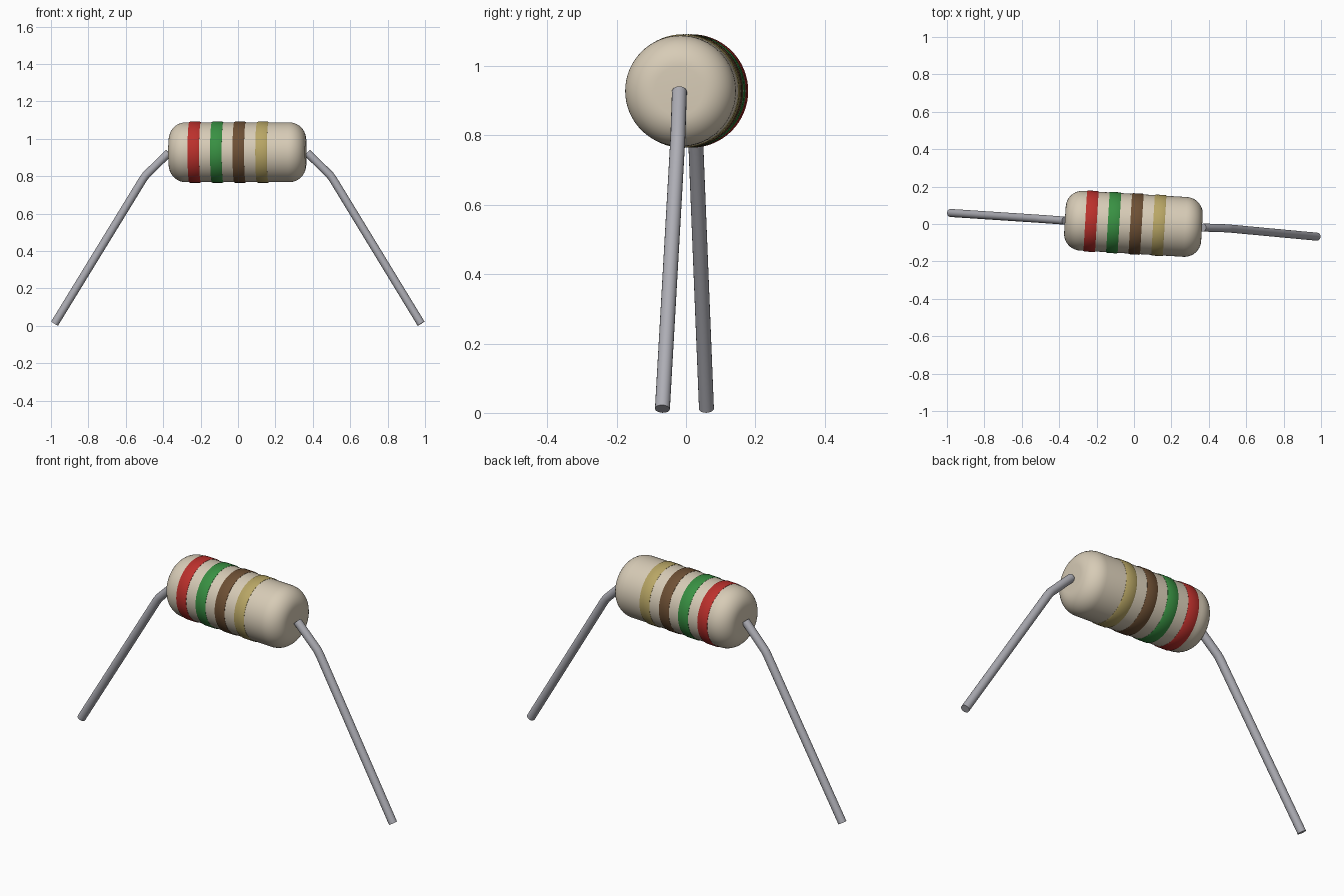
import bpy, bmesh, math
from mathutils import Vector

if "Cube" in bpy.data.objects:
    bpy.data.objects.remove(bpy.data.objects["Cube"])

CENTER = Vector((-0.003, 0.001, 0.928))
YAW = -0.06


def material(name, rgb):
    m = bpy.data.materials.new(name)
    m.diffuse_color = (*rgb, 1)
    m.use_nodes = True
    m.node_tree.nodes["Principled BSDF"].inputs["Base Color"].default_value = m.diffuse_color
    return m


def finish(name, bm, mat, angle):
    bmesh.ops.recalc_face_normals(bm, faces=bm.faces)
    me = bpy.data.meshes.new(name)
    bm.to_mesh(me)
    bm.free()
    me.materials.append(mat)
    ob = bpy.data.objects.new(name, me)
    bpy.context.collection.objects.link(ob)
    bpy.ops.object.select_all(action='DESELECT')
    ob.select_set(True)
    bpy.context.view_layer.objects.active = ob
    bpy.ops.object.shade_smooth_by_angle(angle=math.radians(angle))
    return ob


def skin(bm, rings, closed=False):
    """Join successive rings of vertices; cap both ends unless closed."""
    pairs = list(zip(rings, rings[1:]))
    if closed:
        pairs.append((rings[-1], rings[0]))
    for a, b in pairs:
        for i in range(len(a)):
            j = (i + 1) % len(a)
            bm.faces.new((a[i], a[j], b[j], b[i]))
    if not closed:
        bm.faces.new(rings[0])
        bm.faces.new(rings[-1])


def lathe(name, profile, mat, closed=False, n=64):
    """Revolve (x, radius) points about the body axis."""
    bm = bmesh.new()
    rings = [[bm.verts.new((x, r * math.cos(t), r * math.sin(t)))
              for t in (2 * math.pi * i / n for i in range(n))] for x, r in profile]
    skin(bm, rings, closed)
    ob = finish(name, bm, mat, 40)
    ob.location = CENTER
    ob.rotation_euler.z = YAW


def wire(name, pts, r, mat, n=20):
    """Round wire with mitred joints along a path."""
    pts = [Vector(p) for p in pts]
    bm = bmesh.new()
    rings = []
    for k, p in enumerate(pts):
        d0 = (p - pts[k - 1]).normalized() if k else None
        d1 = (pts[k + 1] - p).normalized() if k < len(pts) - 1 else None
        t = ((d0 or d1) + (d1 or d0)).normalized()
        side = t.cross(Vector((0, 1, 0))).normalized()
        up = side.cross(t).normalized()
        rings.append([bm.verts.new(p + r * (side * math.cos(a) + up * math.sin(a)))
                      for a in (2 * math.pi * i / n for i in range(n))])
    skin(bm, rings)
    finish(name, bm, mat, 40)


beige = material("beige", (0.68, 0.60, 0.47))
metal = material("grey metal", (0.42, 0.42, 0.46))

# Rounded cylindrical body
half, rad, fillet = 0.367, 0.16, 0.09
arc = [(half - fillet + fillet * math.cos(a), rad - fillet + fillet * math.sin(a))
       for a in (math.pi / 2 * i / 10 for i in range(11))]
lathe("body", [(-x, r) for x, r in arc] + arc[::-1], beige)

# Colour bands, slightly raised rings
bands = [("red", -0.227, (0.50, 0.03, 0.025)), ("green", -0.106, (0.04, 0.28, 0.055)),
         ("brown", 0.014, (0.155, 0.08, 0.035)), ("gold", 0.136, (0.48, 0.38, 0.13))]
for name, x, rgb in bands:
    w = 0.031
    prof = [(x - w, 0.150), (x - w, 0.161), (x - w + 0.005, 0.1635),
            (x + w - 0.005, 0.1635), (x + w, 0.161), (x + w, 0.150)]
    lathe(name + "_band", prof, material(name, rgb), closed=True)

# Bent wire leads
wire("left_lead", [(-0.370, 0.018, 0.926), (-0.492, 0.027, 0.806),
                   (-0.508, 0.028, 0.784), (-0.981, 0.059, 0.0115)], 0.0215, metal)
wire("right_lead", [(0.370, -0.019, 0.926), (0.492, -0.023, 0.806),
                    (0.508, -0.024, 0.784), (0.979, -0.068, 0.0115)], 0.0215, metal)
